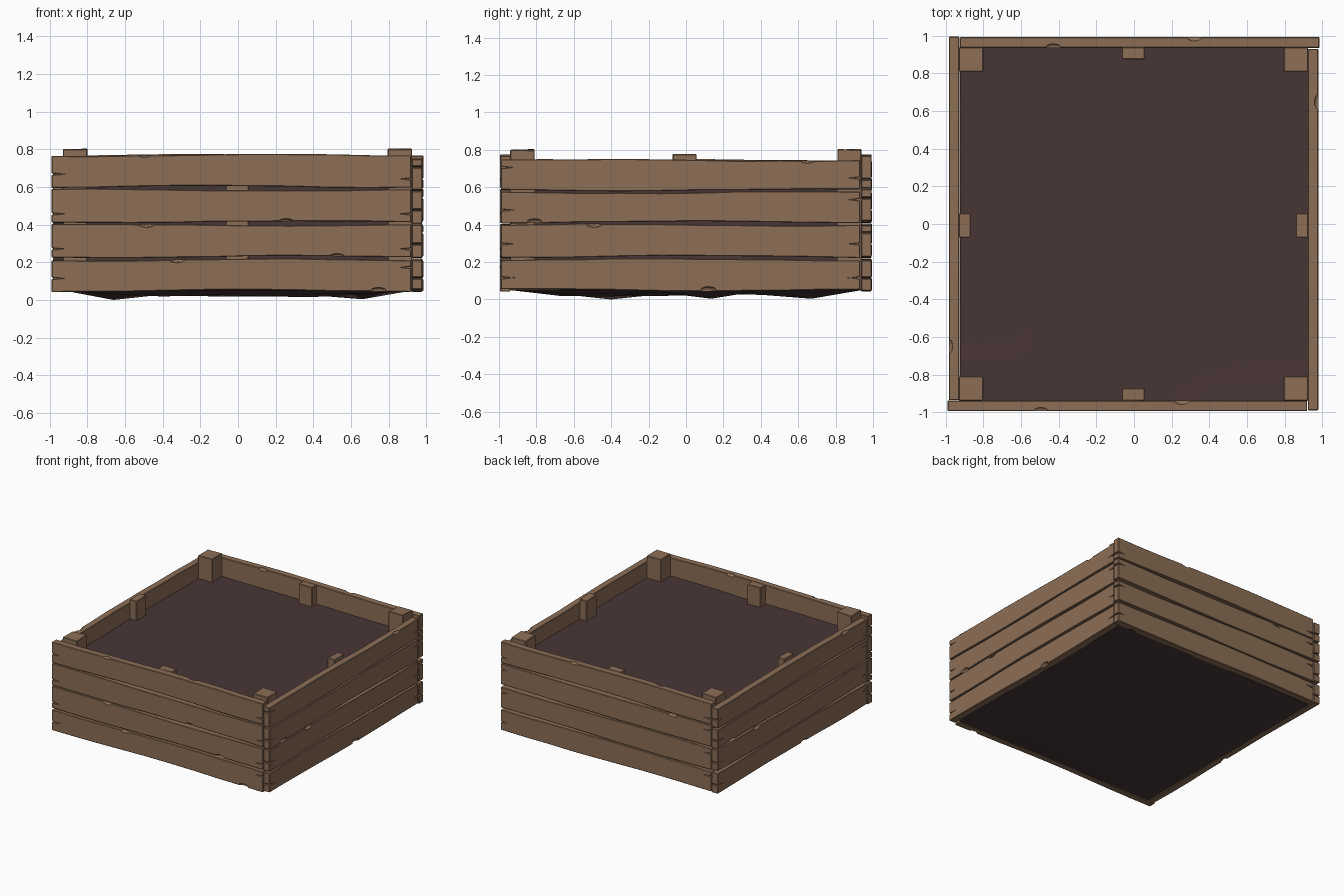
import bpy, bmesh, math, random
from mathutils import Matrix, Vector

if "Cube" in bpy.data.objects:
    bpy.data.objects.remove(bpy.data.objects["Cube"])

random.seed(4)


def material(name, rgb):
    m = bpy.data.materials.new(name)
    m.diffuse_color = (*rgb, 1)
    m.use_nodes = True
    m.node_tree.nodes["Principled BSDF"].inputs["Base Color"].default_value = m.diffuse_color
    return m


WOOD = material("weathered wood", (0.262, 0.156, 0.092))
SOIL = material("dark soil", (0.066, 0.037, 0.037))


def add_object(name, bm, mat):
    bmesh.ops.recalc_face_normals(bm, faces=bm.faces[:])
    me = bpy.data.meshes.new(name)
    bm.to_mesh(me)
    bm.free()
    me.materials.append(mat)
    ob = bpy.data.objects.new(name, me)
    bpy.context.collection.objects.link(ob)
    return ob


def chip_cutter(name, chips, thick):
    # flattened balls that bite small chips out of plank edges
    bm = bmesh.new()
    for x, z, face in chips:
        m = Matrix.Translation((x, face * thick / 2, z)) @ Matrix.Diagonal((0.042, 0.022, 0.017, 1))
        bmesh.ops.create_icosphere(bm, subdivisions=2, radius=1, matrix=m)
    ob = add_object(name, bm, WOOD)
    ob.hide_render = True
    ob.hide_viewport = True
    return ob


def plank(name, length, z0, z1, chips, thick=0.056):
    # wavy outline with split notches in both ends, extruded to a board
    n, h = 9, length / 2
    p1, p2 = random.uniform(0, 6), random.uniform(0, 6)

    def wave(x, p):
        return 0.005 * math.sin(x * 3.1 + p) + random.uniform(-0.002, 0.002)

    xs = [-h + length * i / n for i in range(n + 1)]
    low = [(x, z0 + wave(x, p1)) for x in xs]
    high = [(x, z1 + wave(x, p2)) for x in reversed(xs)]
    zr, zl = (z0 + (z1 - z0) * random.choice((0.25, 0.4, 0.75)) for _ in range(2))
    pts = low + [(h, zr - 0.004), (h - 0.035, zr), (h, zr + 0.004)]
    pts += high + [(-h, zl + 0.004), (-h + 0.04, zl), (-h, zl - 0.004)]
    bm = bmesh.new()
    f = bm.faces.new([bm.verts.new((x, -thick / 2, z)) for x, z in pts])
    ext = bmesh.ops.extrude_face_region(bm, geom=[f])
    bmesh.ops.translate(bm, vec=(0, thick, 0),
                        verts=[v for v in ext["geom"] if isinstance(v, bmesh.types.BMVert)])
    ob = add_object(name, bm, WOOD)
    bev = ob.modifiers.new("worn edges", "BEVEL")
    bev.width, bev.segments, bev.limit_method = 0.005, 1, "ANGLE"
    bev.angle_limit = math.radians(50)
    if chips:
        cut = chip_cutter(name + "_chip_cutter", chips, thick)
        cut.parent = ob
        b = ob.modifiers.new("chips", "BOOLEAN")
        b.operation, b.solver, b.object = "DIFFERENCE", "EXACT", cut
    return ob


# plank rows: bottom, top, chips (x, z, which face)
LONG_ROWS = [(0.048, 0.214, [(-0.29, 0.214, -1), (0.78, 0.05, -1)]),
             (0.228, 0.400, [(-0.45, 0.402, -1), (0.56, 0.23, -1)]),
             (0.414, 0.586, [(0.29, 0.416, -1), (-0.6, 0.586, 1)]),
             (0.600, 0.770, [(-0.46, 0.774, -1), (0.29, 0.774, 1)])]
SIDE_ROWS = [(0.050, 0.215, [(0.15, 0.052, -1)]),
             (0.228, 0.400, [(-0.46, 0.402, -1)]),
             (0.413, 0.574, [(-0.78, 0.415, -1), (0.4, 0.576, 1)]),
             (0.584, 0.746, [(0.68, 0.745, -1)])]

# four walls laid out like a pinwheel
WALLS = [("front", LONG_ROWS, 1.91, (-0.035, -0.966), 0),
         ("back", LONG_ROWS, 1.91, (0.030, 0.964), 0),
         ("right", SIDE_ROWS, 1.92, (0.951, -0.030), 90),
         ("left", SIDE_ROWS, 1.93, (-0.956, 0.030), -90)]
for side, rows, length, (x, y), deg in WALLS:
    for i, (z0, z1, chips) in enumerate(rows):
        ob = plank(f"{side}_plank_{i + 1}", length, z0, z1, chips)
        ob.location = (x, y, 0)
        ob.rotation_euler.z = math.radians(deg)


def post(name, x0, x1, y0, y1, top):
    # upright batten with a slightly uneven sawn top
    bm = bmesh.new()
    m = Matrix.Translation(((x0 + x1) / 2, (y0 + y1) / 2, (0.06 + top) / 2))
    bmesh.ops.create_cube(bm, size=1, matrix=m @ Matrix.Diagonal((x1 - x0, y1 - y0, top - 0.06, 1)))
    for v in bm.verts:
        if v.co.z > 0.5:
            v.co.z += random.uniform(-0.004, 0.003)
    ob = add_object(name, bm, WOOD)
    bev = ob.modifiers.new("worn edges", "BEVEL")
    bev.width, bev.segments = 0.004, 1


# corner posts and mid-wall battens
for nx, x0, x1 in (("left", -0.93, -0.80), ("right", 0.795, 0.925)):
    for ny, y0, y1 in (("front", -0.94, -0.81), ("back", 0.81, 0.938)):
        post(f"{ny}_{nx}_corner_post", x0, x1, y0, y1, 0.802)
post("front_batten", -0.065, 0.057, -0.94, -0.872, 0.775)
post("back_batten", -0.065, 0.057, 0.875, 0.938, 0.775)
post("left_batten", -0.93, -0.868, -0.072, 0.057, 0.775)
post("right_batten", 0.860, 0.925, -0.072, 0.057, 0.775)

# soil: a block with gently uneven top and lumpy underside
bm = bmesh.new()
N = 7
W, D = 0.925, 0.938
grids = {}
for level, base in ((0, 0.05), (1, 0.615)):
    for i in range(N + 1):
        for j in range(N + 1):
            x, y = -W + 2 * W * i / N, -D + 2 * D * j / N
            edge = i in (0, N) or j in (0, N)
            z = base
            if level == 1:
                z += random.uniform(-0.006, 0.006)
            elif not edge:
                z -= random.uniform(0.0, 0.035)
                if (i, j) in ((1, 2), (6, 6), (6, 4)):
                    z = 0.004
            grids[level, i, j] = bm.verts.new((x, y, z))
grids[0, 1, 2].co.z = 0.0
for level in (0, 1):
    for i in range(N):
        for j in range(N):
            bm.faces.new([grids[level, i + a, j + b] for a, b in ((0, 0), (1, 0), (1, 1), (0, 1))])
ring = ([(i, 0) for i in range(N)] + [(N, j) for j in range(N)]
        + [(N - i, N) for i in range(N)] + [(0, N - j) for j in range(N)])
for a, b in zip(ring, ring[1:] + ring[:1]):
    bm.faces.new([grids[0, *a], grids[0, *b], grids[1, *b], grids[1, *a]])
soil = add_object("soil", bm, SOIL)
for p in soil.data.polygons:
    p.use_smooth = abs(p.normal.z) > 0.7
for e in soil.data.edges:
    va, vb = (soil.data.vertices[k].co for k in e.vertices)
    rim = (abs(abs(va.x) - W) < 1e-4 and abs(abs(vb.x) - W) < 1e-4) or \
          (abs(abs(va.y) - D) < 1e-4 and abs(abs(vb.y) - D) < 1e-4)
    e.use_edge_sharp = rim
